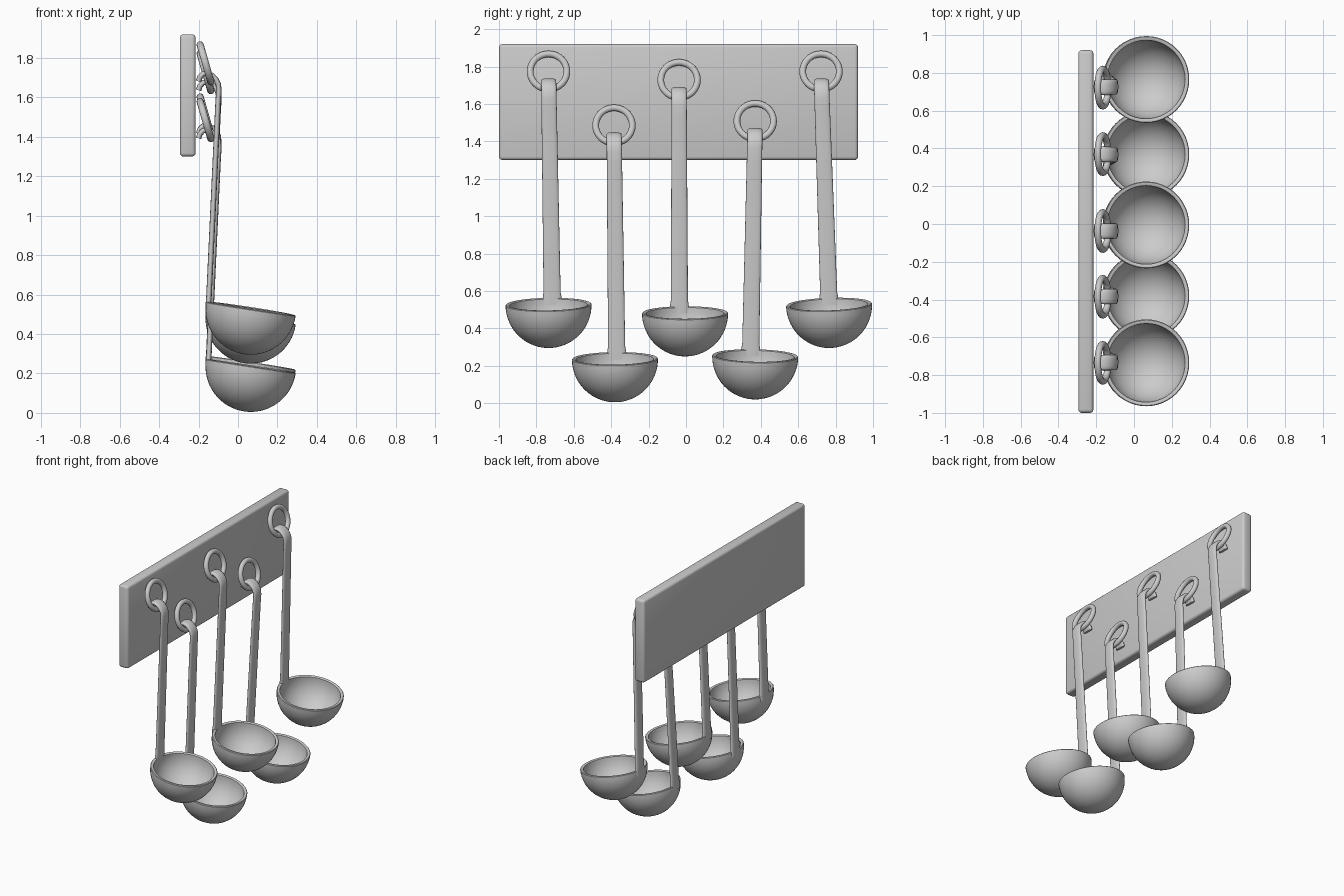
import bpy, bmesh
from math import sin, cos, pi, radians, atan2, copysign
from mathutils import Matrix, Vector

cube = bpy.data.objects.get("Cube")
if cube:
    bpy.data.objects.remove(cube, do_unlink=True)

grey = bpy.data.materials.new("light_grey")
grey.use_nodes = True
colour = (0.6, 0.6, 0.6, 1)
grey.diffuse_color = colour
grey.node_tree.nodes["Principled BSDF"].inputs["Base Color"].default_value = colour


def finish(name, bm, angle=40):
    bmesh.ops.recalc_face_normals(bm, faces=bm.faces)
    mesh = bpy.data.meshes.new(name)
    bm.to_mesh(mesh)
    bm.free()
    mesh.materials.append(grey)
    ob = bpy.data.objects.new(name, mesh)
    bpy.context.collection.objects.link(ob)
    bpy.ops.object.select_all(action="DESELECT")
    ob.select_set(True)
    bpy.context.view_layer.objects.active = ob
    bpy.ops.object.shade_smooth_by_angle(angle=radians(angle))
    return ob


def loft(bm, sections, closed=False):
    """Skin rings of points; cap the ends unless the loft is closed."""
    rings = [[bm.verts.new(p) for p in s] for s in sections]
    pairs = list(zip(rings, rings[1:]))
    if closed:
        pairs.append((rings[-1], rings[0]))
    for a, b in pairs:
        for i in range(len(a)):
            j = (i + 1) % len(a)
            bm.faces.new((a[i], a[j], b[j], b[i]))
    if not closed:
        bm.faces.new(rings[0])
        bm.faces.new(rings[-1])


# Wall board with softened edges
def board():
    bm = bmesh.new()
    size = Matrix.Diagonal((0.08, 1.92, 0.62, 1))
    bmesh.ops.create_cube(bm, size=1, matrix=Matrix.Translation((-0.255, -0.04, 1.61)) @ size)
    bmesh.ops.bevel(bm, geom=bm.edges[:], offset=0.018, segments=3,
                    profile=0.5, affect="EDGES")
    finish("wall_board", bm, 30)


# Hanging ring, its top leaning back on the board
def ring(n, y, z):
    bm = bmesh.new()
    major, minor, steps, sides = 0.098, 0.018, 40, 12
    sections = []
    for i in range(steps):
        a = 2 * pi * i / steps
        out = Vector((0, cos(a), sin(a)))
        sections.append([out * (major + minor * cos(t)) + Vector((minor * sin(t), 0, 0))
                         for t in (2 * pi * k / sides for k in range(sides))])
    loft(bm, sections, closed=True)
    bm.transform(Matrix.Translation((-0.165, y, z)) @ Matrix.Rotation(radians(-16), 4, "Y"))
    finish(f"hanging_ring_{n}", bm)


# Hollow half-sphere bowl, sloping down away from the handle
def bowl(n, y, z, roll):
    outer, inner, steps = 0.23, 0.208, 16
    arc = [i * pi / 2 / steps for i in range(steps + 1)]
    profile = [(outer * sin(a), -outer * cos(a)) for a in arc]
    profile += [(0.226, 0.004), (0.216, 0.004)]
    profile += [(inner * sin(a), -inner * cos(a)) for a in reversed(arc)]
    bm = bmesh.new()
    verts = [bm.verts.new((r, 0, h)) for r, h in profile]
    edges = [bm.edges.new(pair) for pair in zip(verts, verts[1:])]
    bmesh.ops.spin(bm, geom=verts + edges, cent=(0, 0, 0), axis=(0, 0, 1),
                   angle=2 * pi, steps=48)
    bmesh.ops.remove_doubles(bm, verts=bm.verts, dist=0.0005)
    bm.transform(Matrix.Translation((0.065, y, z)) @ Matrix.Rotation(roll, 4, "X")
                 @ Matrix.Rotation(radians(8.7), 4, "Y"))
    finish(f"ladle_bowl_{n}", bm)


# Flat handle rising from the bowl and hooking through the ring
def handle(n, base_y, base_z, top_y, ring_z):
    hook = [(-0.101, -0.20), (-0.097, -0.14), (-0.1, -0.105), (-0.113, -0.08),
            (-0.133, -0.061), (-0.158, -0.05), (-0.178, -0.054), (-0.193, -0.07), (-0.2, -0.092)]
    path = [(-0.152, base_z), (-0.15, base_z + 0.03), (-0.147, base_z + 0.07)]
    path += [(x, ring_z + h) for x, h in hook]
    bm = bmesh.new()
    sections, sides = [], 20
    for i, (x, z) in enumerate(path):
        x0, z0 = path[max(i - 1, 0)]
        x1, z1 = path[min(i + 1, len(path) - 1)]
        along = Vector((x1 - x0, 0, z1 - z0)).normalized()
        normal = Vector((along.z, 0, -along.x))
        t = min((z - base_z) / (ring_z - base_z), 1)
        centre = Vector((x, base_y + (top_y - base_y) * t, z))
        half = 0.046 - 0.006 * t + (0.006 if i < 2 else 0)
        section = []
        for k in range(sides):
            a = 2 * pi * k / sides
            across = copysign(abs(cos(a)) ** 0.7, cos(a)) * half
            thick = copysign(abs(sin(a)) ** 0.8, sin(a)) * 0.014
            section.append(centre + Vector((0, across, 0)) + normal * thick)
        sections.append(section)
    loft(bm, sections)
    finish(f"ladle_handle_{n}", bm, 50)


# Ring y and z, handle base y, bowl y and z for each ladle
ladles = [
    (-0.735, 1.773, -0.715, -0.735, 0.525),
    (-0.385, 1.485, -0.37, -0.38, 0.235),
    (-0.037, 1.728, -0.035, -0.005, 0.48),
    (0.37, 1.508, 0.345, 0.37, 0.25),
    (0.722, 1.773, 0.765, 0.765, 0.525),
]

board()
for n, (ring_y, ring_z, base_y, bowl_y, bowl_z) in enumerate(ladles, 1):
    lean = atan2(base_y - ring_y, ring_z - bowl_z)
    ring(n, ring_y, ring_z)
    handle(n, base_y, bowl_z, ring_y, ring_z)
    bowl(n, bowl_y, bowl_z, lean)
